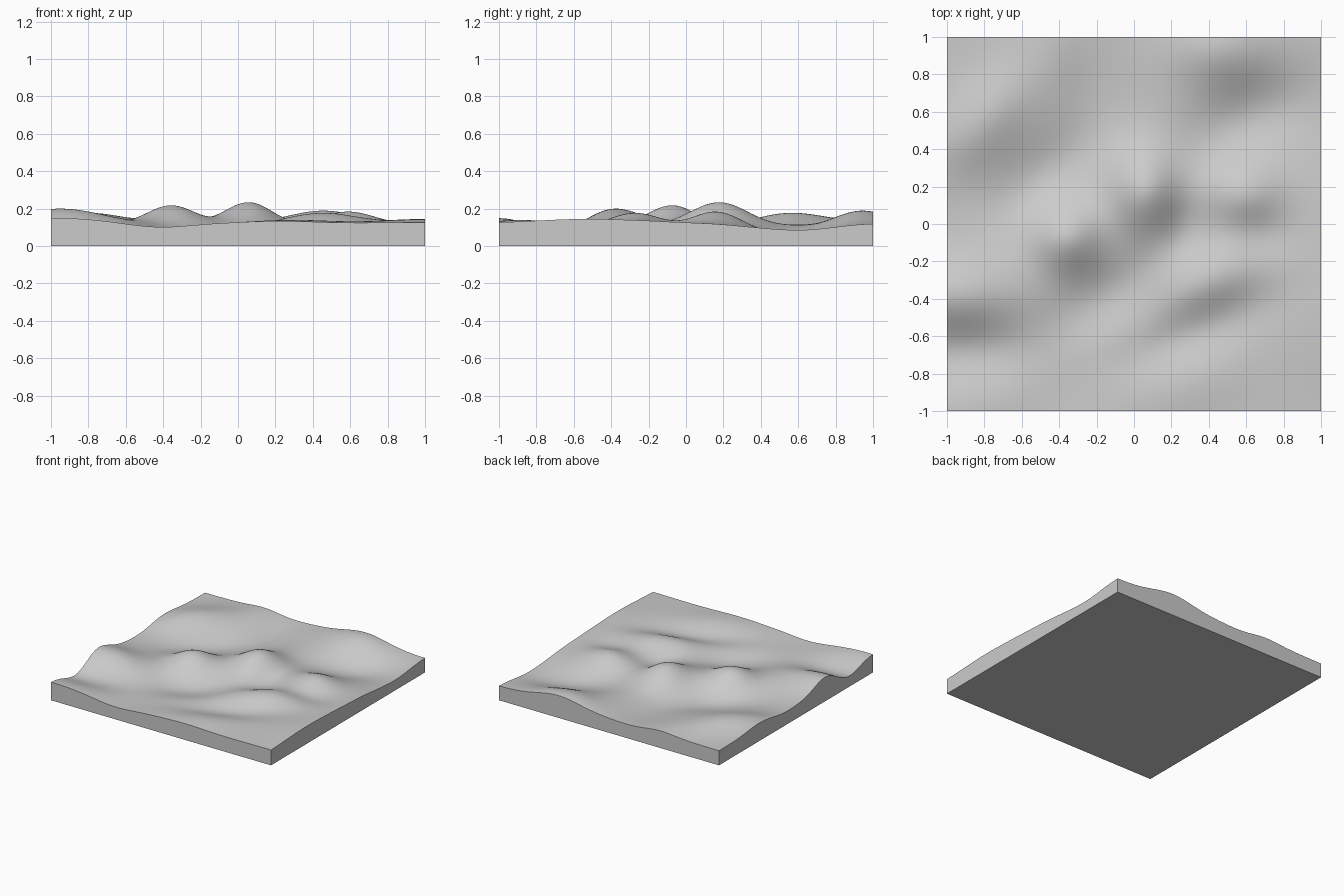
import bpy, bmesh
from math import exp, sin, cos, radians

cube = bpy.data.objects.get("Cube")
if cube:
    bpy.data.objects.remove(cube, do_unlink=True)

GROUND = 0.12
# Hills and hollows: x, y, height, length, width, heading in degrees
LANDFORMS = [
    (0.06, 0.18, 0.117, 0.13, 0.15, 0),
    (-0.36, -0.07, 0.1, 0.13, 0.13, 0),
    (-0.95, -0.38, 0.082, 0.23, 0.14, 0),
    (0.46, 0.94, 0.07, 0.19, 0.14, 0),
    (-0.80, 0.56, 0.058, 0.23, 0.13, 48),
    (-0.45, 0.95, 0.02, 0.12, 0.2, 0),
    (0.59, 0.16, 0.067, 0.14, 0.12, 0),
    (0.42, -0.28, 0.06, 0.22, 0.12, 20),
    (1.0, -0.5, 0.025, 0.28, 0.3, 0),
    (-0.95, -1.0, 0.03, 0.22, 0.14, 0),
    (0.28, -0.87, 0.02, 0.22, 0.13, 20),
    (-0.9, -0.68, -0.045, 0.25, 0.12, 0),
    (-0.13, -0.39, -0.055, 0.25, 0.13, 28),
    (-0.42, -0.95, -0.02, 0.15, 0.2, 0),
    (-0.46, 0.28, -0.055, 0.3, 0.14, 38),
    (-0.95, 0.2, -0.015, 0.15, 0.15, 0),
    (0.6, 0.56, -0.06, 0.26, 0.14, 25),
    (0.95, 0.5, -0.025, 0.2, 0.2, 0),
    (0.28, -0.03, -0.035, 0.1, 0.14, 0),
    (0.3, -0.59, -0.035, 0.3, 0.1, 22),
    (0.69, -0.07, -0.022, 0.13, 0.1, 0),
    (-0.2, 0.72, -0.025, 0.14, 0.18, 0),
]


def height(x, y):
    """Ground level plus every rounded hill and hollow."""
    z = GROUND
    for cx, cy, rise, length, width, heading in LANDFORMS:
        c, s = cos(radians(heading)), sin(radians(heading))
        u = ((x - cx) * c + (y - cy) * s) / length
        v = ((y - cy) * c - (x - cx) * s) / width
        z += rise * exp(-(u * u + v * v) / 2)
    return z


# Rolling surface
bm = bmesh.new()
bmesh.ops.create_grid(bm, x_segments=120, y_segments=120, size=1)
for v in bm.verts:
    v.co.z = height(v.co.x, v.co.y)

# Straight sides down to a flat base
rim = [e for e in bm.edges if e.is_boundary]
skirt = bmesh.ops.extrude_edge_only(bm, edges=rim)["geom"]
for v in skirt:
    if isinstance(v, bmesh.types.BMVert):
        v.co.z = 0
bmesh.ops.edgeloop_fill(bm, edges=[e for e in bm.edges if e.is_boundary])
bmesh.ops.recalc_face_normals(bm, faces=bm.faces)

mesh = bpy.data.meshes.new("terrain_slab")
bm.to_mesh(mesh)
bm.free()
terrain = bpy.data.objects.new("terrain_slab", mesh)
bpy.context.collection.objects.link(terrain)

# Plain grey material
grey = bpy.data.materials.new("light_grey")
grey.use_nodes = True
colour = (0.6, 0.6, 0.6, 1)
grey.diffuse_color = colour
grey.node_tree.nodes["Principled BSDF"].inputs["Base Color"].default_value = colour
mesh.materials.append(grey)

bpy.ops.object.select_all(action="DESELECT")
terrain.select_set(True)
bpy.context.view_layer.objects.active = terrain
bpy.ops.object.shade_smooth_by_angle(angle=radians(35))
